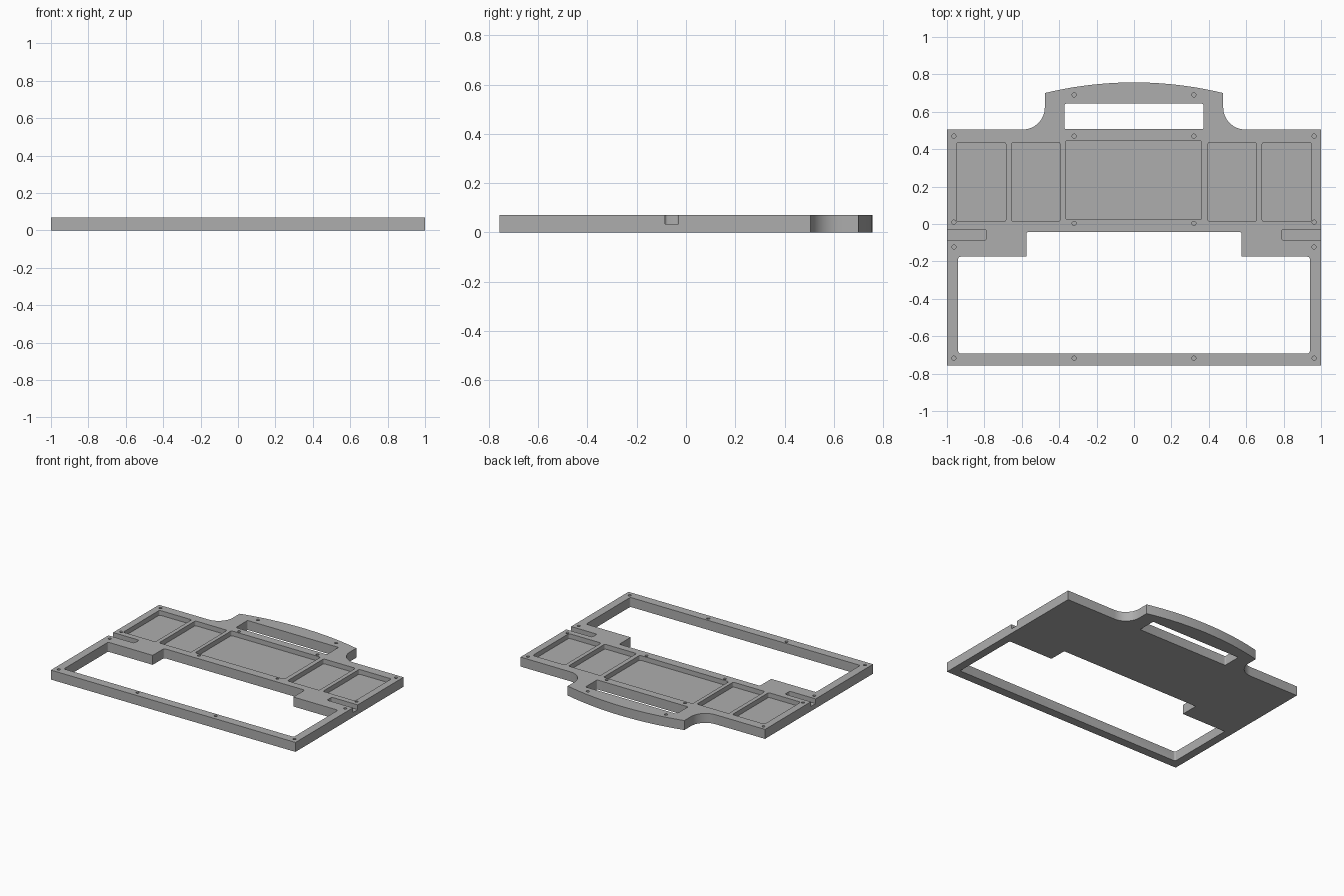
import bpy, bmesh
from math import sin, cos, pi, radians, asin, hypot

default = bpy.data.objects.get("Cube")
if default:
    bpy.data.objects.remove(default, do_unlink=True)

HEIGHT = 0.07
FLOOR = 0.035
ABOVE = 0.1

grey = bpy.data.materials.new("plain grey")
grey.use_nodes = True
colour = (0.42, 0.42, 0.42, 1)
grey.diffuse_color = colour
grey.node_tree.nodes["Principled BSDF"].inputs["Base Color"].default_value = colour


def arc(cx, cy, r, start, end, steps):
    """Points along a circular arc, angles in degrees."""
    angles = [radians(start + (end - start) * i / steps) for i in range(steps + 1)]
    return [(cx + r * cos(a), cy + r * sin(a)) for a in angles]


def rounded_rect(x0, x1, y0, y1, r=0.012):
    corners = [(x1 - r, y1 - r), (x0 + r, y1 - r), (x0 + r, y0 + r), (x1 - r, y0 + r)]
    return [p for i, (cx, cy) in enumerate(corners)
            for p in arc(cx, cy, r, 90 * i, 90 * i + 90, 5)]


def add_prism(bm, outline, z0, z1):
    base = bm.faces.new([bm.verts.new((x, y, z0)) for x, y in outline])
    top = bmesh.ops.extrude_face_region(bm, geom=[base])["geom"]
    moved = [v for v in top if isinstance(v, bmesh.types.BMVert)]
    bmesh.ops.translate(bm, verts=moved, vec=(0, 0, z1 - z0))


def make_object(name, bm):
    bmesh.ops.recalc_face_normals(bm, faces=bm.faces)
    mesh = bpy.data.meshes.new(name)
    bm.to_mesh(mesh)
    bm.free()
    mesh.materials.append(grey)
    obj = bpy.data.objects.new(name, mesh)
    bpy.context.collection.objects.link(obj)
    return obj


# Plate outline: right half from the front, round the handle, then mirrored
half_w, shoulder, rise, crown = 0.477, 0.70, 0.057, 0.757
radius = (half_w ** 2 + rise ** 2) / (2 * rise)
spread = asin(half_w / radius) * 180 / pi
right = [(1, -0.757), (1, 0.505)]
right += arc(0.595, 0.623, 0.118, 270, 180, 14)
right += arc(0, crown - radius, radius, 90 - spread, 90, 16)
left = [(-x, y) for x, y in reversed(right[:-1])]
bm = bmesh.new()
add_prism(bm, right + left, 0, HEIGHT)
plate = make_object("case_plate", bm)

# Through openings: handle grip and stepped front window
cut = bmesh.new()
add_prism(cut, rounded_rect(-0.372, 0.372, 0.507, 0.643, 0.008), -ABOVE, ABOVE)
r = 0.012
half = arc(0.94 - r, -0.692 + r, r, 270, 360, 5)
half += arc(0.94 - r, -0.175 - r, r, 0, 90, 5)
half += [(0.575, -0.175)] + arc(0.575 - r, -0.042 - r, r, 0, 90, 5)
add_prism(cut, half + [(-x, y) for x, y in reversed(half)], -ABOVE, ABOVE)

# Shallow pockets: a large centre one and two on each side
add_prism(cut, rounded_rect(-0.367, 0.362, 0.023, 0.447), FLOOR, ABOVE)
for x0, x1 in [(0.395, 0.655), (0.685, 0.948)]:
    for a, b in [(x0, x1), (-x1, -x0)]:
        add_prism(cut, rounded_rect(a, b, 0.013, 0.437), FLOOR, ABOVE)

# Side slots open to the outer edge
for a, b in [(0.788, 1.1), (-1.1, -0.788)]:
    add_prism(cut, rounded_rect(a, b, -0.086, -0.03), FLOOR, ABOVE)

# Blind screw holes
rows = {0.963: (0.47, 0.01, -0.123, -0.717), 0.32: (0.69, 0.47, 0.003, -0.717)}
for x, ys in rows.items():
    for y in ys:
        for side in (-1, 1):
            add_prism(cut, arc(side * x, y, 0.011, 0, 345, 23), FLOOR, ABOVE)
cutter = make_object("cutter", cut)
cutter.hide_render = True

# Cut the plate and bake the result
mod = plate.modifiers.new("openings", "BOOLEAN")
mod.operation = "DIFFERENCE"
mod.solver = "EXACT"
mod.object = cutter
bpy.ops.object.select_all(action="DESELECT")
bpy.context.view_layer.objects.active = plate
plate.select_set(True)
bpy.ops.object.modifier_apply(modifier=mod.name)
bpy.data.objects.remove(cutter, do_unlink=True)
bpy.ops.object.shade_smooth_by_angle(angle=radians(30))
